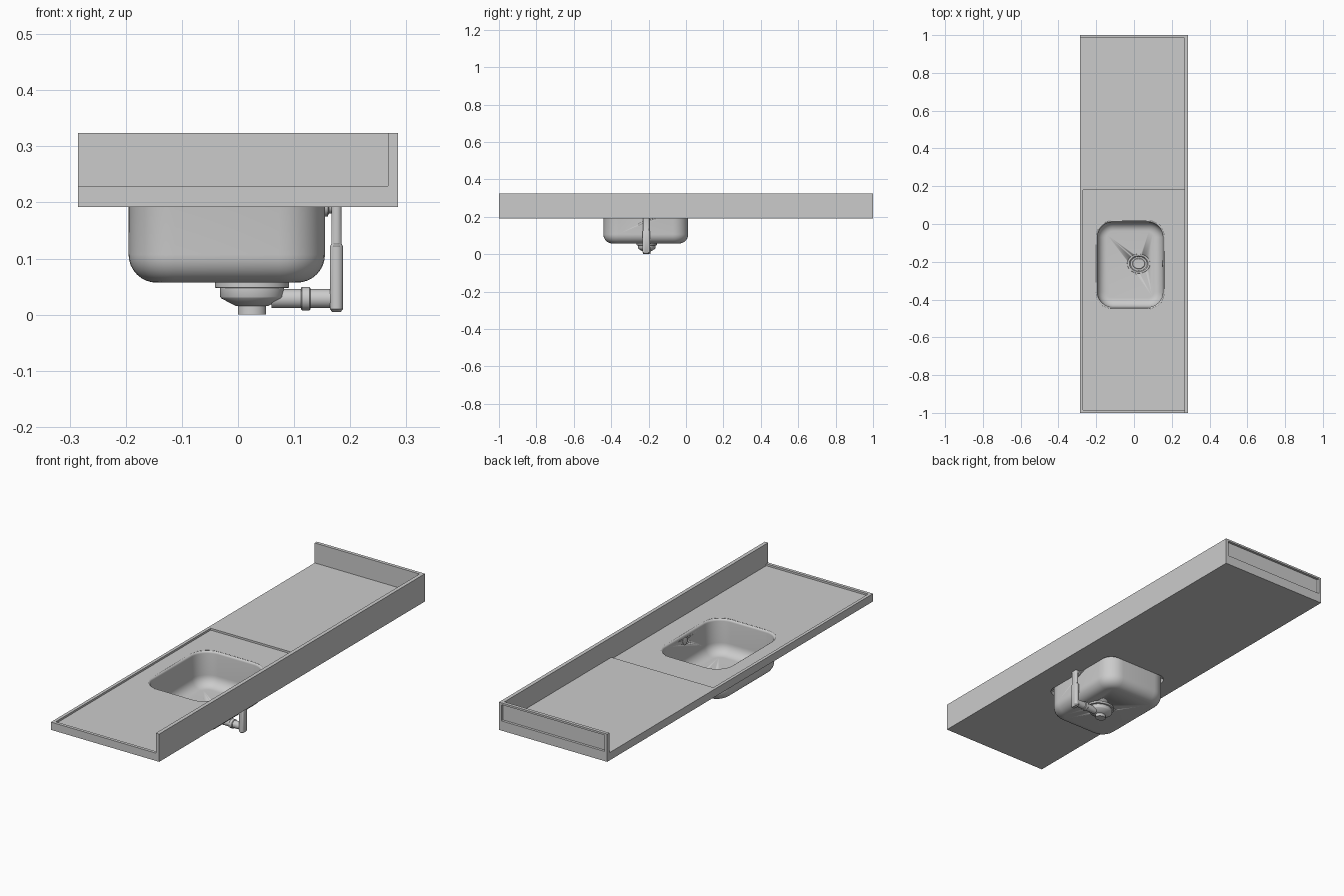
import bpy, bmesh, math
from mathutils import Matrix, Vector

if "Cube" in bpy.data.objects:
    bpy.data.objects.remove(bpy.data.objects["Cube"])

CX, CY, HX, HY = -0.02, -0.215, 0.173, 0.225   # bowl centre and half sizes
DX, DY = 0.025, -0.21                          # drain centre
DECK, TOP, BASE = 0.220, 0.229, 0.192


def finish(name, bm, smooth=False):
    bmesh.ops.recalc_face_normals(bm, faces=bm.faces)
    me = bpy.data.meshes.new(name)
    bm.to_mesh(me)
    bm.free()
    ob = bpy.data.objects.new(name, me)
    bpy.context.collection.objects.link(ob)
    if smooth:
        bpy.ops.object.select_all(action='DESELECT')
        ob.select_set(True)
        bpy.context.view_layer.objects.active = ob
        bpy.ops.object.shade_smooth_by_angle(angle=math.radians(35))
    return ob


def box(name, lo, hi):
    bm = bmesh.new()
    lo, hi = Vector(lo), Vector(hi)
    bmesh.ops.create_cube(bm, size=1, matrix=Matrix.Translation((lo + hi) / 2)
                          @ Matrix.Diagonal((*(hi - lo), 1)))
    return finish(name, bm)


def loft(name, rings, cap_start=True, cap_end=True, smooth=True):
    bm = bmesh.new()
    rows = [[bm.verts.new(p) for p in ring] for ring in rings]
    n = len(rows[0])
    for a, b in zip(rows, rows[1:]):
        for i in range(n):
            bm.faces.new((a[i], a[(i + 1) % n], b[(i + 1) % n], b[i]))
    if cap_start:
        bm.faces.new(rows[0])
    if cap_end:
        bm.faces.new(rows[-1])
    return finish(name, bm, smooth)


def rounded(cx, cy, hx, hy, r, z, n=8):
    pts = []
    for k, (sx, sy) in enumerate(((1, 1), (-1, 1), (-1, -1), (1, -1))):
        for i in range(n + 1):
            a = math.pi / 2 * (k + i / n)
            pts.append((cx + sx * (hx - r) + r * math.cos(a),
                        cy + sy * (hy - r) + r * math.sin(a), z))
    return pts


def lathe(name, profile, c, ys=1.0, axis='z', n=40):
    # profile holds (radius, position along the axis)
    rings = []
    for r, h in profile:
        ring = []
        for i in range(n):
            a = 2 * math.pi * i / n
            u, v = r * math.cos(a), r * math.sin(a) * ys
            ring.append((c[0] + u, c[1] + v, h) if axis == 'z' else (h, c[0] + u, c[1] + v))
        rings.append(ring)
    return loft(name, rings)


def cut(ob, cutter):
    cutter.hide_render = True
    cutter.hide_viewport = True
    cutter.display_type = 'WIRE'
    m = ob.modifiers.new('cut', 'BOOLEAN')
    m.operation, m.solver, m.object = 'DIFFERENCE', 'EXACT', cutter


# Worktop with recessed sink deck and bowl opening
worktop = box('worktop', (-0.285, -1, BASE), (0.267, 1, TOP))
cut(worktop, box('deck_cutter', (-0.270, -0.985, DECK), (0.30, 0.18, 0.3)))
cut(worktop, loft('opening_cutter_upper', [rounded(CX, CY, HX + .01, HY + .01, .09, z) for z in (.206, .26)]))
cut(worktop, loft('opening_cutter_lower', [rounded(CX, CY, HX + .002, HY + .002, .05, z) for z in (.15, .2095)]))

# Upstands along the right side and the back end
box('side_upstand', (0.267, -1, BASE), (0.285, 1, 0.324))
end = box('end_upstand', (-0.285, 0.984, TOP), (0.267, 1, 0.324))
end_cutter = box('end_recess_cutter', (-0.272, 0.988, 0.238), (0.272, 1.1, 0.315))
cut(end, end_cutter)
cut(bpy.data.objects['side_upstand'], end_cutter)

# Bowl shell with rolled rim and rounded floor
rings = []
for i in range(5):
    a = math.pi / 2 * i / 4
    e = 0.01 * (1 - math.sin(a))
    rings.append(rounded(CX, CY, HX + e, HY + e, .08 + e, DECK - 0.01 * (1 - math.cos(a))))
R, floor = 0.048, 0.059
for i in range(9):
    a = math.pi / 2 * i / 8
    d = R * (1 - math.cos(a))
    rings.append(rounded(CX, CY, HX - d, HY - d, .08 - d, floor + R * (1 - math.sin(a))))
bowl = loft('bowl', rings, cap_start=False)
s = bowl.modifiers.new('thickness', 'SOLIDIFY')
s.thickness, s.offset = 0.002, -1
cut(bowl, lathe('drain_cutter', [(.047, .04), (.047, .08)], (DX, DY), .84))
cut(bowl, lathe('overflow_cutter', [(.014, .14), (.014, .165)], (DY, .188), 1, 'x'))

# Waste body: flange, cup, cone and outlet, hollow at the top
lathe('waste_body', [(.025, 0), (.025, .015), (.030, .016), (.055, .029), (.057, .032), (.057, .047),
                     (.066, .048), (.066, .0585), (.046, .0585), (.042, .050), (.03, .047)], (DX, DY), .82)
# Drain ring in the bowl floor and strainer with holes
lathe('drain_ring', [(.045, .056), (.061, .060), (.060, .0625), (.050, .0625), (.044, .056), (.045, .056)],
      (DX, DY), .84)
strainer = lathe('strainer', [(.034, .050), (.034, .058), (.031, .0605)], (DX, DY), .84)
bm = bmesh.new()
for count, rad in ((1, 0), (6, .012), (12, .023)):
    for i in range(count):
        a = 2 * math.pi * i / count
        bmesh.ops.create_cone(bm, cap_ends=True, segments=10, radius1=.0036, radius2=.0036, depth=.012,
                              matrix=Matrix.Translation((DX + rad * math.cos(a), DY + .84 * rad * math.sin(a), .061)))
cut(strainer, finish('strainer_hole_cutter', bm))

# Overflow pipework
lathe('overflow_branch', [(.017, .06), (.017, .176)], (DY, .0285), 1.0, 'x')
lathe('branch_collar', [(.019, .112), (.021, .114), (.021, .127), (.019, .129)], (DY, .0285), 1.0, 'x')
PX = 0.1755
loft('overflow_riser', [rounded(PX, DY - .003, hx, hy, hx * .95, z) for hx, hy, z in (
    (.008, .014, .005), (.0115, .020, .010), (.0115, .020, .122), (.0092, .017, .126), (.0092, .017, .2))])
lathe('overflow_cap', [(.018, .153), (.018, .160), (.013, .162), (.013, .176)], (DY, .193), 1, 'x')
lathe('overflow_grille', [(.0155, .1495), (.017, .1505), (.017, .1525)], (DY, .188), 1, 'x')
